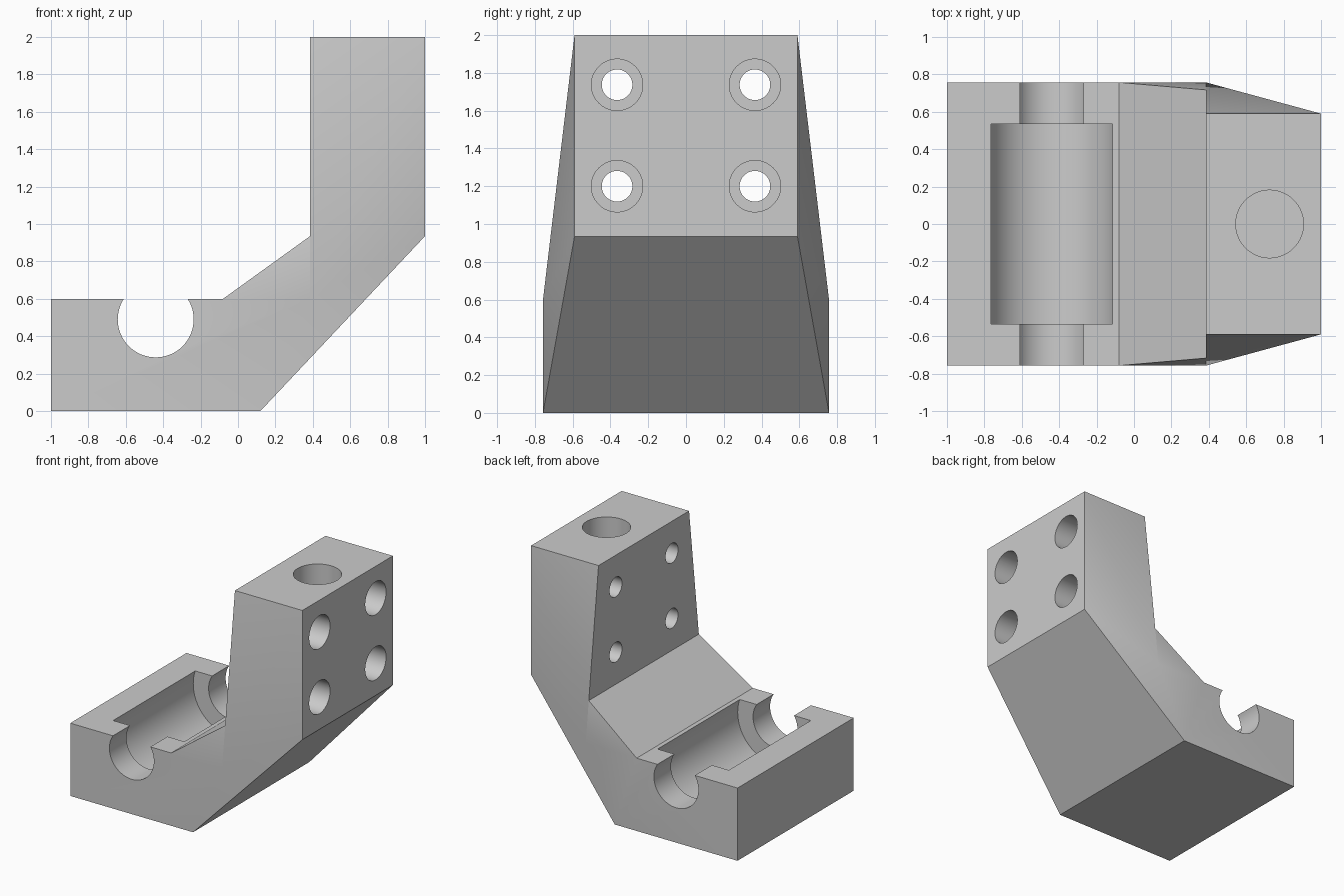
import bpy, bmesh, math
from mathutils import Vector

if "Cube" in bpy.data.objects:
    bpy.data.objects.remove(bpy.data.objects["Cube"], do_unlink=True)

WIDE, MID, SLIM = 0.757, 0.717, 0.59   # half widths of foot, bend and upright

grey = bpy.data.materials.new("plain grey")
grey.use_nodes = True
colour = (0.6, 0.6, 0.6, 1)
grey.diffuse_color = colour
grey.node_tree.nodes["Principled BSDF"].inputs["Base Color"].default_value = colour

# Named corners of one side: x, half width, z
corners = {
    "toe_low": (-1, WIDE, 0), "heel": (0.12, WIDE, 0),
    "back_low": (1, SLIM, 0.935), "back_top": (1, SLIM, 2),
    "front_top": (0.385, SLIM, 2), "bend": (0.385, MID, 0.935),
    "ramp": (-0.08, WIDE, 0.6), "toe_top": (-1, WIDE, 0.6),
    "knee": (0.385, WIDE, 0.6),
}
outline = ["toe_low", "heel", "back_low", "back_top",
           "front_top", "bend", "ramp", "toe_top"]
side_faces = [
    ["toe_low", "heel", "knee", "ramp", "toe_top"],
    ["heel", "back_low", "knee"],
    ["knee", "back_low", "back_top"],
    ["knee", "back_top", "front_top", "bend"],
    ["ramp", "knee", "bend"],
]

# Tapered bracket body: two mirrored sides joined around the outline
bm = bmesh.new()
sides = [{n: bm.verts.new((x, s * y, z)) for n, (x, y, z) in corners.items()}
         for s in (-1, 1)]
for side in sides:
    for names in side_faces:
        bm.faces.new([side[n] for n in names])
for a, b in zip(outline, outline[1:] + outline[:1]):
    bm.faces.new([sides[0][a], sides[0][b], sides[1][b], sides[1][a]])
bmesh.ops.recalc_face_normals(bm, faces=bm.faces)
mesh = bpy.data.meshes.new("bracket_body")
bm.to_mesh(mesh)
bm.free()
body = bpy.data.objects.new("bracket_body", mesh)
bpy.context.collection.objects.link(body)
mesh.materials.append(grey)


def bore(start, end, radius):
    """Cut a round hole between two points of the body."""
    start, end = Vector(start), Vector(end)
    axis = end - start
    bpy.ops.mesh.primitive_cylinder_add(
        vertices=64, radius=radius, depth=axis.length, location=(start + end) / 2,
        rotation=axis.to_track_quat("Z", "Y").to_euler())
    cutter = bpy.context.object
    cutter.name = "hole_cutter"
    cutter.hide_render = True
    cutter.data.materials.append(grey)
    bpy.ops.object.select_all(action="DESELECT")
    body.select_set(True)
    bpy.context.view_layer.objects.active = body
    cut = body.modifiers.new("hole", "BOOLEAN")
    cut.operation, cut.solver, cut.object = "DIFFERENCE", "EXACT", cutter
    bpy.ops.object.modifier_apply(modifier=cut.name)
    bpy.data.objects.remove(cutter, do_unlink=True)


# Bearing seat and the narrower rod channel running through it
bore((-0.44, -0.535, 0.49), (-0.44, 0.535, 0.49), 0.343)
bore((-0.44, -1, 0.49), (-0.44, 1, 0.49), 0.203)

# Blind socket in the top of the upright
bore((0.725, 0, 1.2), (0.725, 0, 2.1), 0.181)

# Four counterbored screw holes
for y in (-0.365, 0.365):
    for z in (1.2, 1.737):
        bore((0.2, y, z), (1.1, y, z), 0.081)
        bore((0.65, y, z), (1.1, y, z), 0.136)

bpy.ops.object.select_all(action="DESELECT")
body.select_set(True)
bpy.context.view_layer.objects.active = body
bpy.ops.object.shade_smooth_by_angle(angle=math.radians(30))
